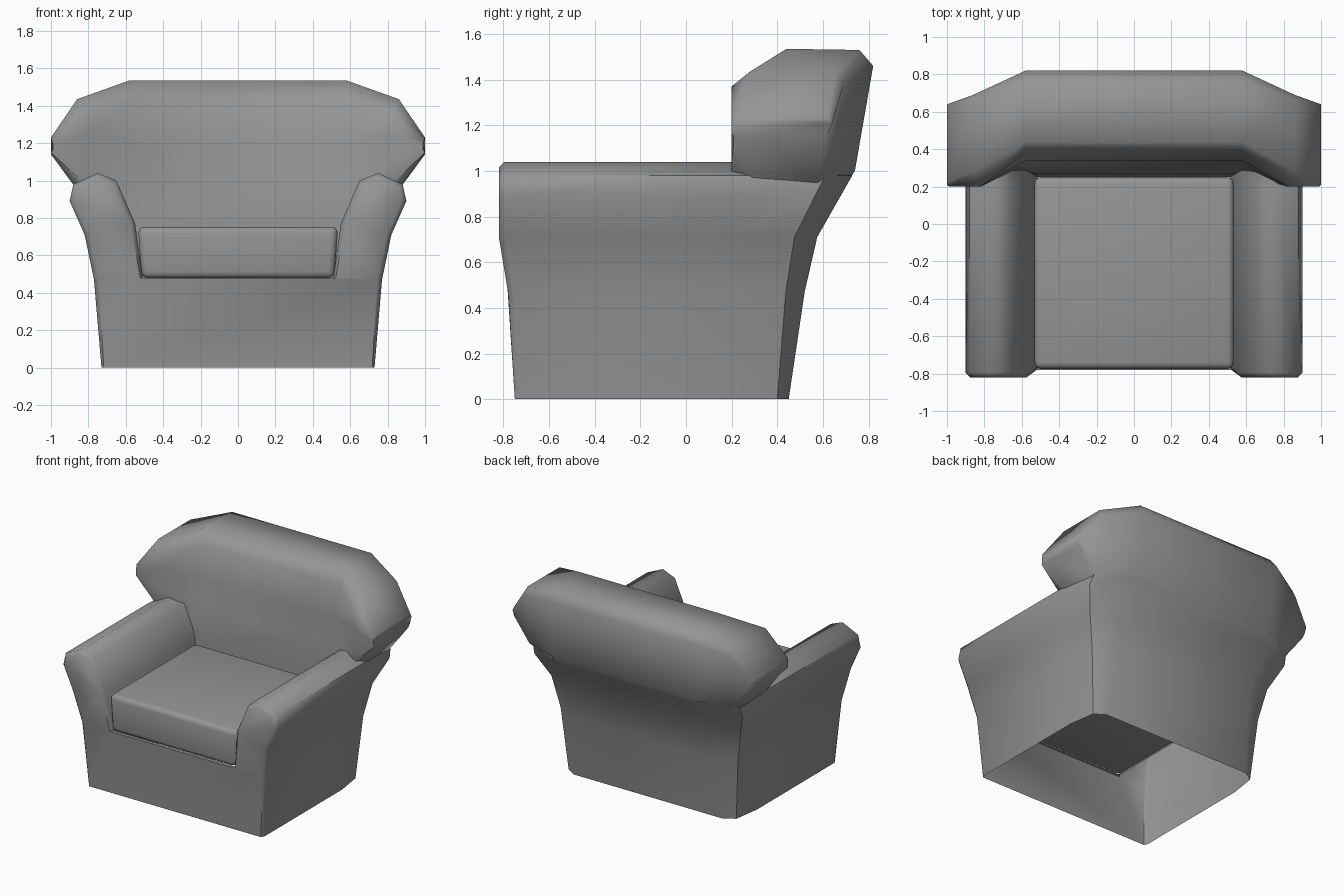
import bpy, bmesh, math

cube = bpy.data.objects.get("Cube")
if cube:
    bpy.data.objects.remove(cube)

# One plain upholstery colour
grey = bpy.data.materials.new("grey_upholstery")
grey.use_nodes = True
colour = (0.3, 0.3, 0.3, 1)
grey.diffuse_color = colour
bsdf = grey.node_tree.nodes["Principled BSDF"]
bsdf.inputs["Base Color"].default_value = colour
bsdf.inputs["Roughness"].default_value = 0.8


def finish(bm, name, angle):
    """Turn a bmesh into a smooth-shaded object."""
    bmesh.ops.recalc_face_normals(bm, faces=bm.faces)
    mesh = bpy.data.meshes.new(name)
    bm.to_mesh(mesh)
    bm.free()
    mesh.materials.append(grey)
    obj = bpy.data.objects.new(name, mesh)
    bpy.context.collection.objects.link(obj)
    bpy.ops.object.select_all(action="DESELECT")
    obj.select_set(True)
    bpy.context.view_layer.objects.active = obj
    bpy.ops.object.shade_smooth_by_angle(angle=math.radians(angle))
    return obj


def bridge(bm, sections, closed):
    """Join neighbouring sections with quads."""
    for a, b in zip(sections, sections[1:]):
        n = len(a)
        for i in range(n if closed else n - 1):
            j = (i + 1) % n
            bm.faces.new((a[i], a[j], b[j], b[i]))


def lerp_table(z, table):
    for (z0, y0), (z1, y1) in zip(table, table[1:]):
        if z <= z1:
            return y0 + (y1 - y0) * (z - z0) / (z1 - z0)
    return table[-1][1]


# Frame: both arms, apron and lower back, open underneath
arm = [(0.73, 0), (0.77, 0.47), (0.82, 0.71), (0.90, 0.89), (0.88, 0.98),
       (0.75, 1.04), (0.65, 1.0), (0.55, 0.77), (0.51, 0.48)]
inward = [(-.5, 0), (-1, 0), (-1, 0), (-1, 0), (-.7, -.7), (0, -1), (.7, -.7), (1, 0), (0.5, 0)]
front_y = [(0, -0.75), (0.47, -0.78), (0.71, -0.82), (1.1, -0.82)]
back_y = [(0, 0.45), (0.47, 0.52), (0.71, 0.575), (1, 0.74), (1.1, 0.74)]
OUTER = 5   # the first five points form the outside wall


def arm_sections(bm, side):
    rows = [[] for _ in range(5)]
    for i, (x, z) in enumerate(arm):
        f, b = lerp_table(z, front_y), lerp_table(z, back_y)
        dx, dz = inward[i]
        pts = [(x + 0.025 * dx, f, z + 0.025 * dz), (x, f + 0.025, z), (x, 0.2, z)]
        if i < OUTER:
            pts += [(x - 0.03, b - 0.05 - 0.07 * z, z), (x - 0.11 - 0.17 * z, b, z)]
        else:
            pts += [(x, 0.4, z), (min(x, 0.6), 0.5, z)]
        for row, (px, py, pz) in zip(rows, pts):
            row.append(bm.verts.new((side * px, py, pz)))
    bridge(bm, rows, False)
    return rows


bm = bmesh.new()
left, right = arm_sections(bm, 1), arm_sections(bm, -1)
for rows in (left, right):
    f = rows[0]
    bm.faces.new((f[1], f[2], f[7], f[8]))
    bm.faces.new(f[2:8])
fl, fr = left[0], right[0]
bm.faces.new((fl[0], fl[1], fl[8], fr[8], fr[1], fr[0]))
bm.faces.new((fl[8], left[1][8], right[1][8], fr[8]))
for i in range(OUTER - 1):
    bl, br = left[-1], right[-1]
    bm.faces.new((bl[i], bl[i + 1], br[i + 1], br[i]))
finish(bm, "frame_with_arms", 50)

# Backrest: centre section lofted out to forward-curving wings
centre = [(0.25, 0.46), (0.27, 0.75), (0.32, 1.0), (0.34, 1.2), (0.385, 1.43),
          (0.44, 1.535), (0.76, 1.53), (0.82, 1.46), (0.74, 1.0), (0.56, 0.72)]
wing = [(0.3, 0.95), (0.2, 0.98), (0.2, 1.1), (0.2, 1.25), (0.2, 1.37),
        (0.28, 1.435), (0.66, 1.435), (0.69, 1.38), (0.64, 1.0), (0.58, 0.95)]
tip = [(0.3, 1.14), (0.21, 1.15), (0.2, 1.165), (0.2, 1.19), (0.2, 1.21),
       (0.22, 1.23), (0.62, 1.23), (0.64, 1.21), (0.62, 1.16), (0.6, 1.14)]


def section(bm, points, side, x_front, x_back):
    return [bm.verts.new((side * (x_front if y <= 0.2 else x_back), y, z)) for y, z in points]


bm = bmesh.new()
rings = []
for side in (-1, 1):
    half = [section(bm, tip, side, 0.99, 1.0),
            section(bm, wing, side, 0.82, 0.86),
            section(bm, centre, side, 0.58, 0.58)]
    rings += half if side < 0 else half[::-1]
bridge(bm, rings, True)
bm.faces.new(rings[0])
bm.faces.new(rings[-1])
finish(bm, "backrest", 60)

# Seat cushion: rounded box, slightly narrower at the bottom
bm = bmesh.new()
bmesh.ops.create_cube(bm, size=1)
for v in bm.verts:
    x, y, z = v.co
    v.co = (x * (1.07 if z > 0 else 1.03), -0.2625 + y * 1.025, 0.615 + z * 0.275)
bmesh.ops.bevel(bm, geom=bm.edges[:], offset=0.035, segments=3, profile=0.5, affect="EDGES")
finish(bm, "seat_cushion", 40)
